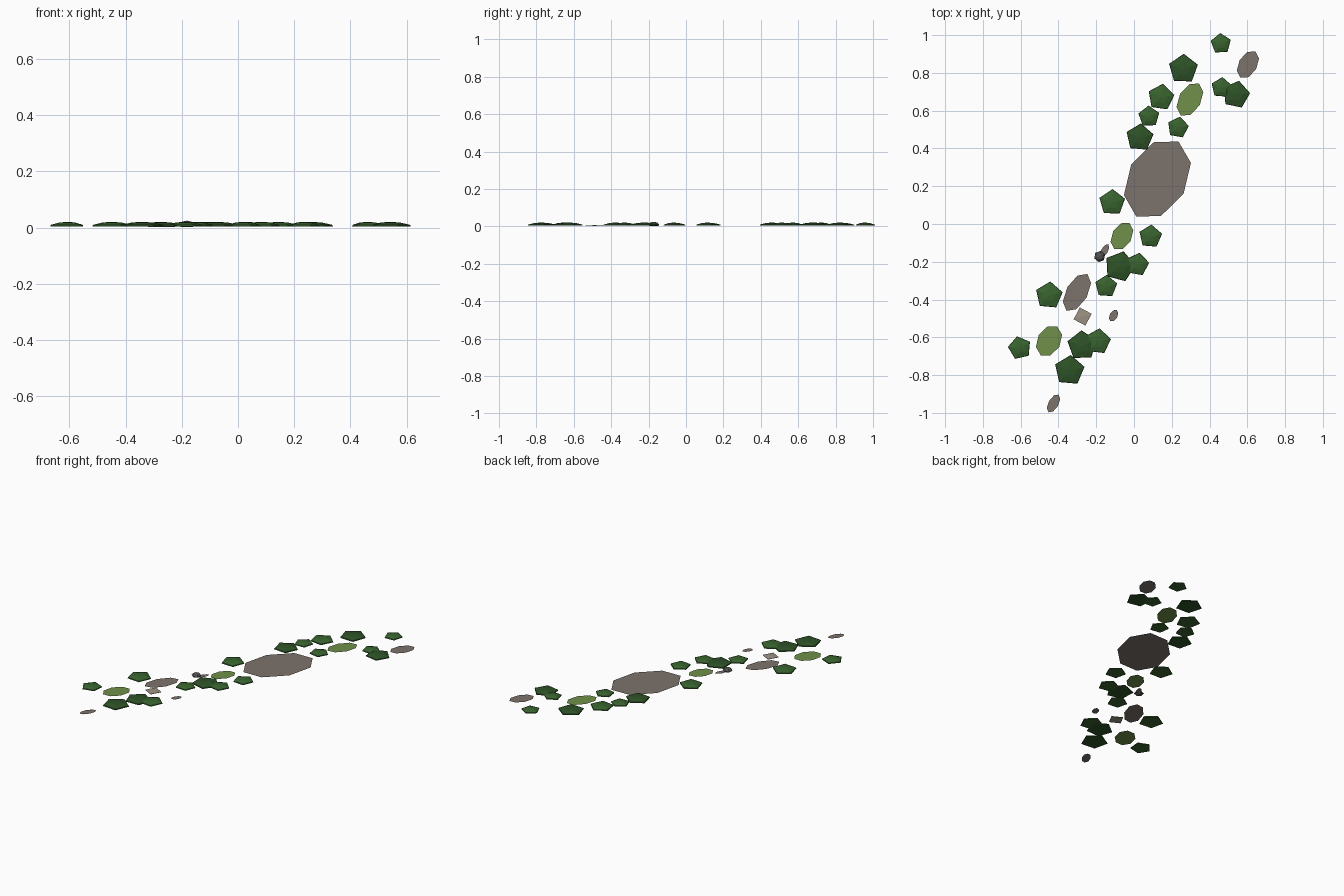
import bpy, math

if "Cube" in bpy.data.objects:
    bpy.data.objects.remove(bpy.data.objects["Cube"])

def material(name, rgb):
    m = bpy.data.materials.new(name)
    m.diffuse_color = (*rgb, 1)
    m.use_nodes = True
    m.node_tree.nodes["Principled BSDF"].inputs["Base Color"].default_value = m.diffuse_color
    return m

GREY = material("stone_grey", (0.20, 0.17, 0.15))
GRASS = material("grass_green", (0.16, 0.28, 0.07))
LEAF = material("leaf_green", (0.04, 0.125, 0.028))
DARK = material("dark_leaf_green", (0.027, 0.085, 0.02))
ROCK = material("rock_dark", (0.09, 0.085, 0.08))
TAN = material("roof_tan", (0.34, 0.29, 0.23))

def build(name, verts, faces, mat, loc):
    me = bpy.data.meshes.new(name)
    me.from_pydata(verts, [], faces)
    me.materials.append(mat)
    ob = bpy.data.objects.new(name, me)
    ob.location = loc
    bpy.context.collection.objects.link(ob)
    return ob

def patch(name, x, y, a, b, mat, z=0.0, angle=60.5):
    """Flat octagonal ellipse lying on the ground."""
    verts = [(a * math.cos(k * math.pi / 4), b * math.sin(k * math.pi / 4), 0) for k in range(8)]
    ob = build(name, verts, [tuple(range(8))], mat, (x, y, z))
    ob.rotation_euler.z = math.radians(angle)

def mound(name, x, y, rings, tip, sides, mat, angle):
    """Low faceted dome made of rings (radius, height) closed by a tip."""
    verts = [(r * math.cos(k * math.tau / sides), r * math.sin(k * math.tau / sides), z)
             for r, z in rings for k in range(sides)]
    verts.append((0, 0, tip))
    faces = [tuple(reversed(range(sides)))]
    for i in range(len(rings)):
        for k in range(sides):
            a, b = i * sides + k, i * sides + (k + 1) % sides
            if i < len(rings) - 1:
                faces.append((a, b, b + sides, a + sides))
            else:
                faces.append((a, b, len(verts) - 1))
    ob = build(name, verts, faces, mat, (x, y, 0))
    ob.rotation_euler.z = math.radians(angle)

# stone clearings
for x, y, a, b in [(.124, .238, .228, .159), (.603, .844, .080, .050),
                   (-.302, -.362, .112, .058), (-.108, -.485, .034, .021),
                   (-.426, -.950, .054, .027), (-.156, -.142, .040, .018)]:
    patch("stone_patch", x, y, a, b, GREY)

# grass clearings
for x, y, a, b in [(.296, .659, .098, .060), (-.064, -.064, .080, .053), (-.450, -.619, .088, .063)]:
    patch("grass_patch", x, y, a, b, GRASS, 0.001)

# five-sided bushes: x, y, radius, turn
bushes = [(.460, .955, .056, 93), (.261, .821, .080, 88), (.143, .671, .072, 82),
          (.079, .569, .058, 92), (.030, .458, .075, 85), (.233, .511, .058, 80),
          (.463, .722, .056, 85), (.540, .685, .075, 78), (-.116, .114, .071, 88),
          (.087, -.066, .063, 85), (-.076, -.225, .083, 75), (.018, -.214, .063, 80),
          (-.148, -.330, .061, 86), (-.450, -.378, .074, 85), (-.605, -.656, .063, 103),
          (-.275, -.643, .080, 92), (-.191, -.622, .070, 83), (-.342, -.775, .082, 85)]
for x, y, r, turn in bushes:
    mound("bush", x, y, [(r, .004), (.97 * r, .010), (.5 * r, .018)], .021, 5,
          DARK if r > .0745 else LEAF, turn)

# small rock
mound("rock", -.182, -.172, [(.024, .003), (.030, .010), (.018, .021)], .025, 6, ROCK, 20)

# low square roof
mound("square_roof", -.272, -.490, [(.050, .002), (.050, .004)], .007, 4, TAN, 17)
